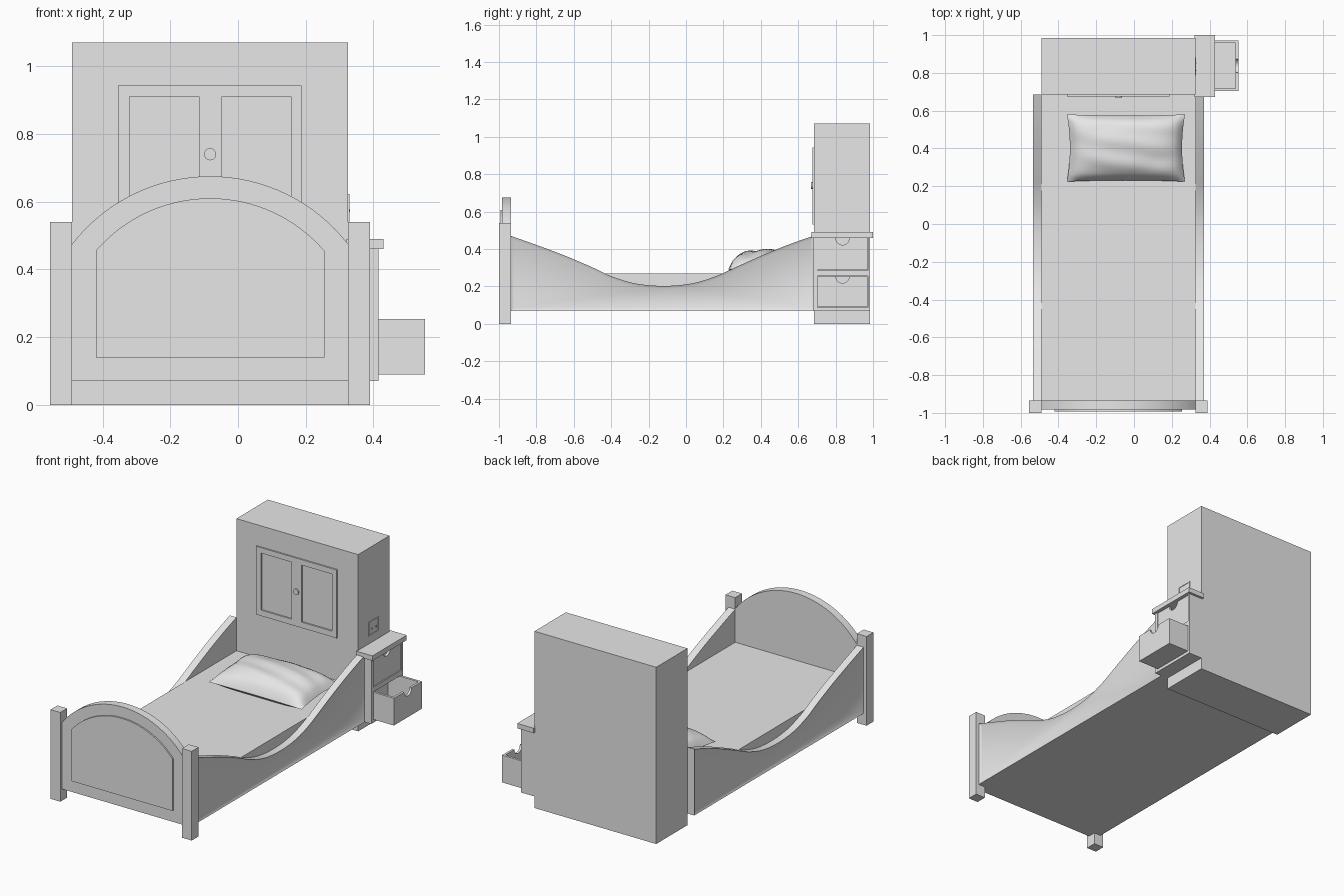
import bpy, bmesh, math
from mathutils import Vector

if "Cube" in bpy.data.objects:
    bpy.data.objects.remove(bpy.data.objects["Cube"])

grey = bpy.data.materials.new("plain grey")
grey.use_nodes = True
grey.diffuse_color = (0.8, 0.8, 0.8, 1)
grey.node_tree.nodes["Principled BSDF"].inputs["Base Color"].default_value = (0.8, 0.8, 0.8, 1)

CX = -0.0825           # centre line of the bed
X0, X1 = -0.49, 0.325  # inner width of the bed and width of the cabinet


def finish(bm, name, smooth=False):
    me = bpy.data.meshes.new(name)
    bm.to_mesh(me)
    bm.free()
    ob = bpy.data.objects.new(name, me)
    bpy.context.collection.objects.link(ob)
    me.materials.append(grey)
    if smooth:
        bpy.ops.object.select_all(action='DESELECT')
        ob.select_set(True)
        bpy.context.view_layer.objects.active = ob
        bpy.ops.object.shade_smooth_by_angle(angle=math.radians(35))
    return ob


def add_box(bm, x, y, z):
    vs = bmesh.ops.create_cube(bm, size=1)["verts"]
    for v in vs:
        v.co = Vector([(a + b) / 2 + c * (b - a) for (a, b), c in zip((x, y, z), v.co)])


def boxes(name, *dims):
    bm = bmesh.new()
    for d in dims:
        add_box(bm, *d)
    return finish(bm, name)


def prism(name, profile, axis, a, b, panel=None, smooth=False):
    """Extrude a 2D profile along x or y; panel = (direction, border, depth) insets one end."""
    bm = bmesh.new()
    at = (lambda p, t: (t, p[0], p[1])) if axis == 'x' else (lambda p, t: (p[0], t, p[1]))
    f = bm.faces.new([bm.verts.new(at(p, a)) for p in profile])
    ext = bmesh.ops.extrude_face_region(bm, geom=[f])["geom"]
    shift = Vector(at((0, 0), b - a))
    bmesh.ops.translate(bm, vec=shift, verts=[g for g in ext if isinstance(g, bmesh.types.BMVert)])
    bmesh.ops.recalc_face_normals(bm, faces=bm.faces)
    if panel:
        d = Vector(at((0, 0), panel[0]))
        end = [g for g in bm.faces if g.normal.dot(d) > 0.99]
        bmesh.ops.inset_region(bm, faces=end, thickness=panel[1], depth=panel[2],
                               use_even_offset=True)
    return finish(bm, name, smooth)


def arch(half, bottom, spring, top, n=32):
    """Flat-bottomed outline with a circular arc on top."""
    h = top - spring
    r = (half * half + h * h) / (2 * h)
    t = math.asin(half / r)
    arc = [(CX + r * math.sin(t - 2 * t * i / n), top - r + r * math.cos(t - 2 * t * i / n))
           for i in range(n + 1)]
    return [(CX - half, bottom), (CX + half, bottom)] + arc


# Bed: mattress, footboard with raised panel, corner posts
boxes("mattress", ((X0, X1), (-0.935, 0.685), (0.07, 0.27)))
prism("footboard", arch(0.4075, 0.07, 0.475, 0.675), 'y', -0.983, -0.935, smooth=True)
prism("footboard_panel", arch(0.3375, 0.14, 0.455, 0.61), 'y', -0.992, -0.982, smooth=True)
for side, x in (("right", -0.555), ("left", X1)):
    boxes(side + "_post", ((x, x + 0.065), (-1.0, -0.935), (0, 0.54)))

# Side rails: swept top edge, recessed panel on the outer face
keys = [(-0.935, .47), (-0.8, .422), (-0.65, .366), (-0.5, .302), (-0.4, .255), (-0.27, .216),
        (-0.12, .203), (0.03, .216), (0.16, .255), (0.27, .305), (0.42, .372), (0.56, .428),
        (0.685, .472)]


def spline(pts, sub=4):
    out = []
    for i in range(len(pts) - 1):
        p = [Vector(pts[max(0, min(len(pts) - 1, i + k))]) for k in (-1, 0, 1, 2)]
        for j in range(sub):
            t = j / sub
            out.append(0.5 * (2 * p[1] + (p[2] - p[0]) * t
                              + (2 * p[0] - 5 * p[1] + 4 * p[2] - p[3]) * t * t
                              + (3 * p[1] - p[0] - 3 * p[2] + p[3]) * t ** 3))
    return [tuple(v) for v in out] + [pts[-1]]


rail = [(0.685, 0.07), (-0.935, 0.07)] + spline(keys)
prism("right_rail", rail, 'x', -0.535, X0, (-1, 0.015, -0.008), smooth=True)
prism("left_rail", rail, 'x', X1, 0.37, (1, 0.015, -0.008), smooth=True)

# Pillow: closed grid with pinched sides, a tapering seam and soft creases
NU, NV = 28, 18
bm = bmesh.new()
rows = {}
for s in (1, -1):
    for i in range(NU + 1):
        for j in range(NV + 1):
            u, v = 2 * i / NU - 1, 2 * j / NV - 1
            edge = (1 - abs(u) ** 3.5) * (1 - abs(v) ** 3.5)
            x = -0.0425 + 0.3125 * u * (1 - 0.05 * (1 - v * v))
            y = 0.4025 + 0.178 * v * (1 - 0.04 * (1 - u * u))
            seam = 0.305 + 0.012 * v
            crease = 0.004 * math.sin(9 * v + 2.5 * u) + 0.003 * math.sin(11 * u * v + 1)
            z = seam + (0.088 * edge ** 0.6 + crease * edge if s > 0 else -0.035 * edge ** 0.5)
            rows[s, i, j] = bm.verts.new((x, y, z))
    for i in range(NU):
        for j in range(NV):
            bm.faces.new([rows[s, i, j], rows[s, i + 1, j], rows[s, i + 1, j + 1], rows[s, i, j + 1]])
bmesh.ops.remove_doubles(bm, verts=bm.verts, dist=0.0005)
bmesh.ops.recalc_face_normals(bm, faces=bm.faces)
finish(bm, "pillow", True)

# Tall cabinet behind the head of the bed, with a framed pair of doors
boxes("cabinet", ((X0, X1), (0.685, 0.985), (0, 1.07)))
fy = (0.676, 0.686)
boxes("door_frame",
      ((-0.354, -0.32), fy, (0.53, 0.943)), ((0.157, 0.188), fy, (0.53, 0.943)),
      ((-0.115, -0.047), fy, (0.565, 0.91)),
      ((-0.32, 0.157), fy, (0.91, 0.943)), ((-0.32, 0.157), fy, (0.53, 0.565)))
knob = [(CX + 0.018 * math.cos(math.tau * i / 16), 0.74 + 0.018 * math.sin(math.tau * i / 16))
        for i in range(16)]
prism("door_knob", knob, 'y', 0.669, 0.677, smooth=True)

# Wall socket on the cabinet's left side
sx = (0.324, 0.329)
boxes("socket",
      ((0.324, 0.326), (0.79, 0.88), (0.54, 0.618)),
      (sx, (0.785, 0.792), (0.535, 0.622)), (sx, (0.875, 0.882), (0.535, 0.622)),
      (sx, (0.792, 0.875), (0.535, 0.542)), (sx, (0.792, 0.875), (0.615, 0.622)),
      ((0.324, 0.331), (0.81, 0.816), (0.57, 0.578)),
      ((0.324, 0.331), (0.85, 0.856), (0.57, 0.578)))

# Bedside stand: open frame, top slab and two notched drawers
bx = (X1, 0.415)
boxes("stand_frame",
      (bx, (0.682, 0.702), (0.07, 0.46)), (bx, (0.972, 0.985), (0.07, 0.46)),
      (bx, (0.702, 0.972), (0.07, 0.088)), (bx, (0.702, 0.972), (0.256, 0.285)))
boxes("stand_top", ((0.32, 0.43), (0.672, 1.0), (0.46, 0.49)))


def drawer(name, front, z0, z1):
    y0, y1, t, r, ym = 0.703, 0.971, 0.014, 0.036, 0.837
    notch = [(ym + r * math.cos(math.pi * i / 12), z1 - r * math.sin(math.pi * i / 12))
             for i in range(13)]
    prism(name + "_front", [(y0, z0), (y1, z0), (y1, z1)] + notch + [(y0, z1)],
          'x', front - t, front)
    xs = (0.327, front - t)
    boxes(name + "_box",
          (xs, (y0, y0 + t), (z0, z1)), (xs, (y1 - t, y1), (z0, z1)),
          (xs, (y0 + t, y1 - t), (z0, z0 + t)),
          ((0.327, 0.335), (y0 + t, y1 - t), (z0 + t, z1)))


drawer("upper_drawer", 0.41, 0.287, 0.458)
drawer("lower_drawer", 0.552, 0.089, 0.254)
